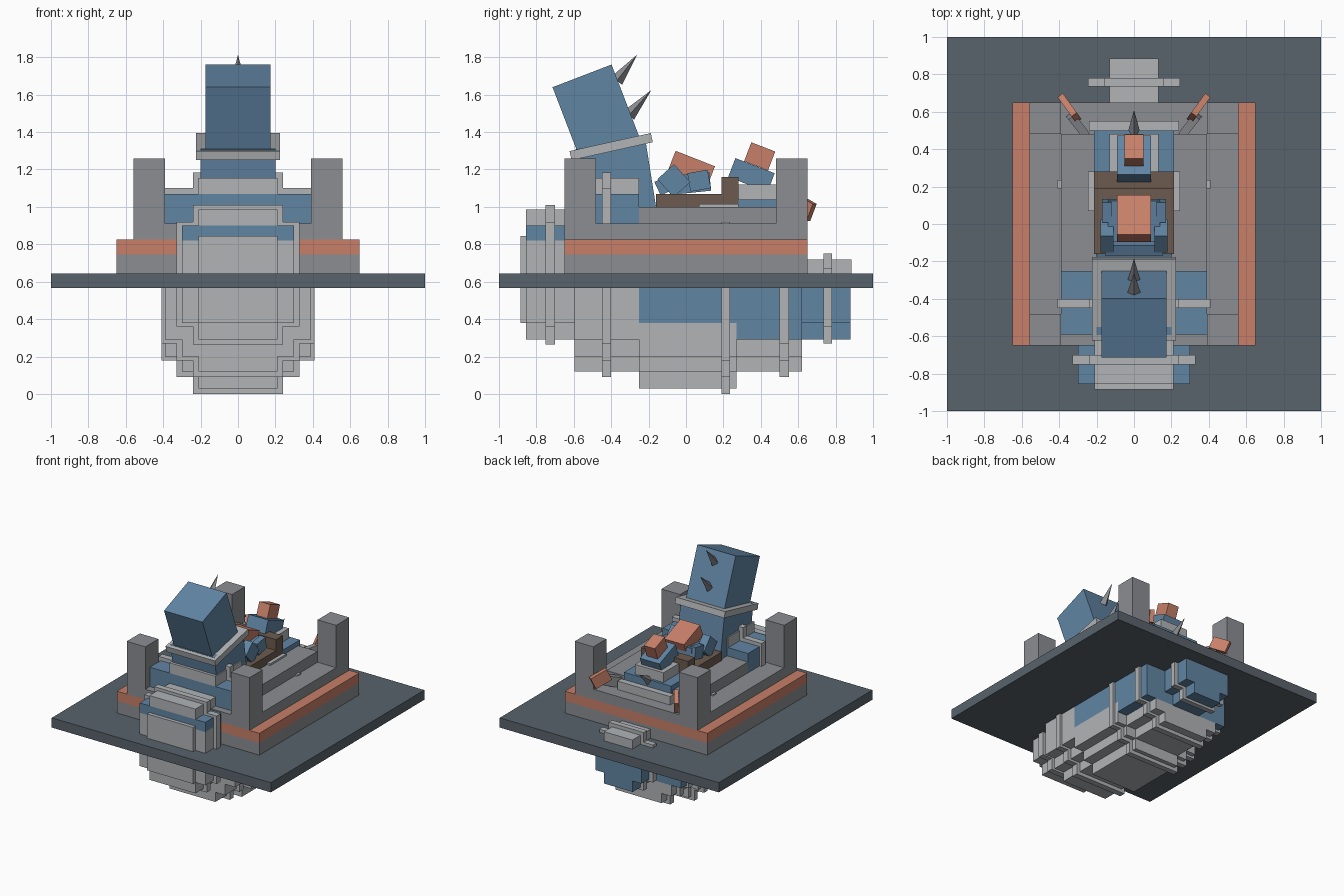
import bpy, bmesh
from math import radians
from mathutils import Vector, Matrix

cube = bpy.data.objects.get("Cube")
if cube:
    bpy.data.objects.remove(cube, do_unlink=True)


def material(name, rgb):
    m = bpy.data.materials.new(name)
    m.use_nodes = True
    m.diffuse_color = (*rgb, 1)
    m.node_tree.nodes["Principled BSDF"].inputs["Base Color"].default_value = (*rgb, 1)
    return m


SLATE = material("dark slate", (0.10, 0.125, 0.15))
STONE = material("stone grey", (0.26, 0.27, 0.29))
SILVER = material("light grey", (0.44, 0.455, 0.47))
BLUE = material("steel blue", (0.12, 0.235, 0.37))
ORANGE = material("terracotta", (0.57, 0.215, 0.14))
BROWN = material("leather brown", (0.15, 0.105, 0.078))


def finish(name, bm, mat):
    me = bpy.data.meshes.new(name)
    bm.to_mesh(me)
    bm.free()
    me.materials.append(mat)
    ob = bpy.data.objects.new(name, me)
    bpy.context.collection.objects.link(ob)
    return ob


def block(name, mat, centre, size, tilt=0, yaw=0):
    """Box from centre and size, pitched about x, then turned about z."""
    bm = bmesh.new()
    bmesh.ops.create_cube(bm, size=1)
    turn = Matrix.Rotation(radians(yaw), 4, "Z") @ Matrix.Rotation(radians(tilt), 4, "X")
    bm.transform(Matrix.Translation(centre) @ turn @ Matrix.Diagonal((*size, 1)))
    return finish(name, bm, mat)


def slab(name, mat, half, y0, y1, z0, z1):
    """Box symmetric in x."""
    return block(name, mat, (0, (y0 + y1) / 2, (z0 + z1) / 2), (half * 2, y1 - y0, z1 - z0))


def ring(name, y0, y1, steps):
    """Stepped band around the body: (half width, bottom, top) per step."""
    for i, (half, z0, z1) in enumerate(steps):
        slab(f"{name}_{i}", SILVER, half, y0, y1, z0, z1)


def spike(name, base, tip, radius):
    base, tip = Vector(base), Vector(tip)
    d = tip - base
    bm = bmesh.new()
    bmesh.ops.create_cone(bm, cap_ends=True, segments=4, radius1=radius, radius2=0, depth=d.length)
    bm.transform(Matrix.Translation((base + tip) / 2) @ d.to_track_quat("Z", "Y").to_matrix().to_4x4())
    finish(name, bm, STONE)


# Ground plate and walled plinth
slab("ground_plate", SLATE, 1, -1, 1, 0.565, 0.645)
slab("plinth_base", STONE, 0.65, -0.65, 0.65, 0.645, 0.745)
slab("plinth_trim", ORANGE, 0.65, -0.65, 0.65, 0.745, 0.825)
slab("plinth_ledge", STONE, 0.56, -0.65, 0.65, 0.825, 0.91)
slab("plinth_top", STONE, 0.39, -0.25, 0.48, 0.91, 1.0)
for sx in (-1, 1):
    for sy in (-1, 1):
        block("corner_post", STONE, (sx * 0.475, sy * 0.565, 1.085), (0.17, 0.17, 0.35))

# Chest segment
slab("chest_front", SILVER, 0.21, -0.885, -0.84, 0.38, 0.845)
slab("chest_core", SILVER, 0.21, -0.855, -0.59, 0.29, 0.38)
slab("chest_side", SILVER, 0.30, -0.855, -0.59, 0.38, 0.82)
slab("chest_stripe", BLUE, 0.30, -0.855, -0.59, 0.82, 0.90)
slab("chest_back", SILVER, 0.21, -0.855, -0.59, 0.90, 0.985)
ring("chest_ring", -0.75, -0.70, [(0.33, 0.36, 0.92), (0.24, 0.265, 1.01)])

# Shoulder segment
slab("shoulder_keel", SILVER, 0.21, -0.595, -0.25, 0.12, 0.20)
slab("shoulder_belly", SILVER, 0.30, -0.595, -0.25, 0.20, 0.29)
slab("shoulder_side", SILVER, 0.39, -0.595, -0.25, 0.29, 0.565)
slab("shoulder_stripe", BLUE, 0.39, -0.592, -0.25, 0.91, 1.07)
slab("shoulder_back", SILVER, 0.21, -0.592, -0.25, 1.07, 1.155)
ring("shoulder_ring", -0.45, -0.40, [(0.41, 0.27, 1.10), (0.33, 0.18, 1.0), (0.24, 0.09, 1.185)])

# Middle segment
slab("belly_keel", SILVER, 0.21, -0.25, 0.27, 0.03, 0.12)
slab("belly_low", SILVER, 0.30, -0.25, 0.27, 0.12, 0.20)
slab("belly_side", SILVER, 0.39, -0.25, 0.27, 0.20, 0.38)
slab("belly_stripe", BLUE, 0.39, -0.25, 0.27, 0.38, 0.565)
ring("belly_ring", 0.19, 0.235, [(0.41, 0.18, 0.92), (0.33, 0.09, 0.8), (0.24, 0.0, 0.8)])

# Hip segment
slab("hip_keel", SILVER, 0.21, 0.27, 0.62, 0.12, 0.20)
slab("hip_belly", SILVER, 0.30, 0.27, 0.62, 0.20, 0.29)
slab("hip_side", BLUE, 0.39, 0.27, 0.62, 0.29, 0.565)
slab("hip_top", BLUE, 0.215, 0.28, 0.50, 0.91, 1.04)
slab("hip_back", SILVER, 0.13, 0.26, 0.48, 1.04, 1.12)
ring("hip_ring", 0.50, 0.55, [(0.33, 0.18, 0.85), (0.24, 0.09, 0.98), (0.41, 0.27, 0.85)])

# Tail segment
slab("tail_keel", BLUE, 0.13, 0.62, 0.88, 0.29, 0.38)
slab("tail_side", BLUE, 0.21, 0.62, 0.88, 0.38, 0.565)
slab("tail_top", SILVER, 0.13, 0.645, 0.885, 0.645, 0.72)
ring("tail_ring", 0.735, 0.78, [(0.245, 0.36, 0.67), (0.16, 0.27, 0.75)])

# Neck, collar, head and spikes
block("neck", BLUE, (0, -0.37, 1.11), (0.40, 0.38, 0.46), 9)
block("collar", SILVER, (0, -0.40, 1.322), (0.45, 0.445, 0.05), 12.5)
block("head", BLUE, (0, -0.477, 1.495), (0.35, 0.338, 0.44), 21)
spike("upper_spike", (0, -0.37, 1.675), (0, -0.26, 1.815), 0.036)
spike("lower_spike", (0, -0.305, 1.49), (0, -0.185, 1.625), 0.036)
spike("rear_spike", (0, 0.48, 1.02), (0, 0.61, 1.12), 0.036)

# Saddle
slab("saddle_seat", BROWN, 0.215, -0.16, 0.19, 1.0, 1.07)
slab("saddle_back", BROWN, 0.215, 0.19, 0.28, 1.0, 1.16)

# Rider: front figure and rear pack
block("rider_head", ORANGE, (0, 0.03, 1.208), (0.18, 0.226, 0.108), -21.5)
block("rider_body", BLUE, (0, 0.02, 1.125), (0.28, 0.22, 0.10), 6)
block("rider_shin", BLUE, (0, -0.125, 1.11), (0.31, 0.06, 0.08), 25)
block("pack_body", BLUE, (0, 0.35, 1.17), (0.18, 0.225, 0.108), -21)
block("pack_top", ORANGE, (0, 0.394, 1.27), (0.10, 0.137, 0.108), -21)

# Paired stirrup rails, thighs and rear fins
for s in (-1, 1):
    block("saddle_rail", SILVER, (s * 0.228, 0.175, 1.0), (0.034, 0.21, 0.03))
    block("rider_thigh", BLUE, (s * 0.145, -0.065, 1.14), (0.07, 0.12, 0.13), 42)
    block("rider_arm", BLUE, (s * 0.145, 0.07, 1.14), (0.05, 0.11, 0.10), 10)
    block("fin_root", STONE, (s * 0.30, 0.53, 0.96), (0.045, 0.13, 0.08), 15, -s * 38)
    block("fin_tip", ORANGE, (s * 0.345, 0.62, 1.0), (0.035, 0.14, 0.10), -25, -s * 36)
